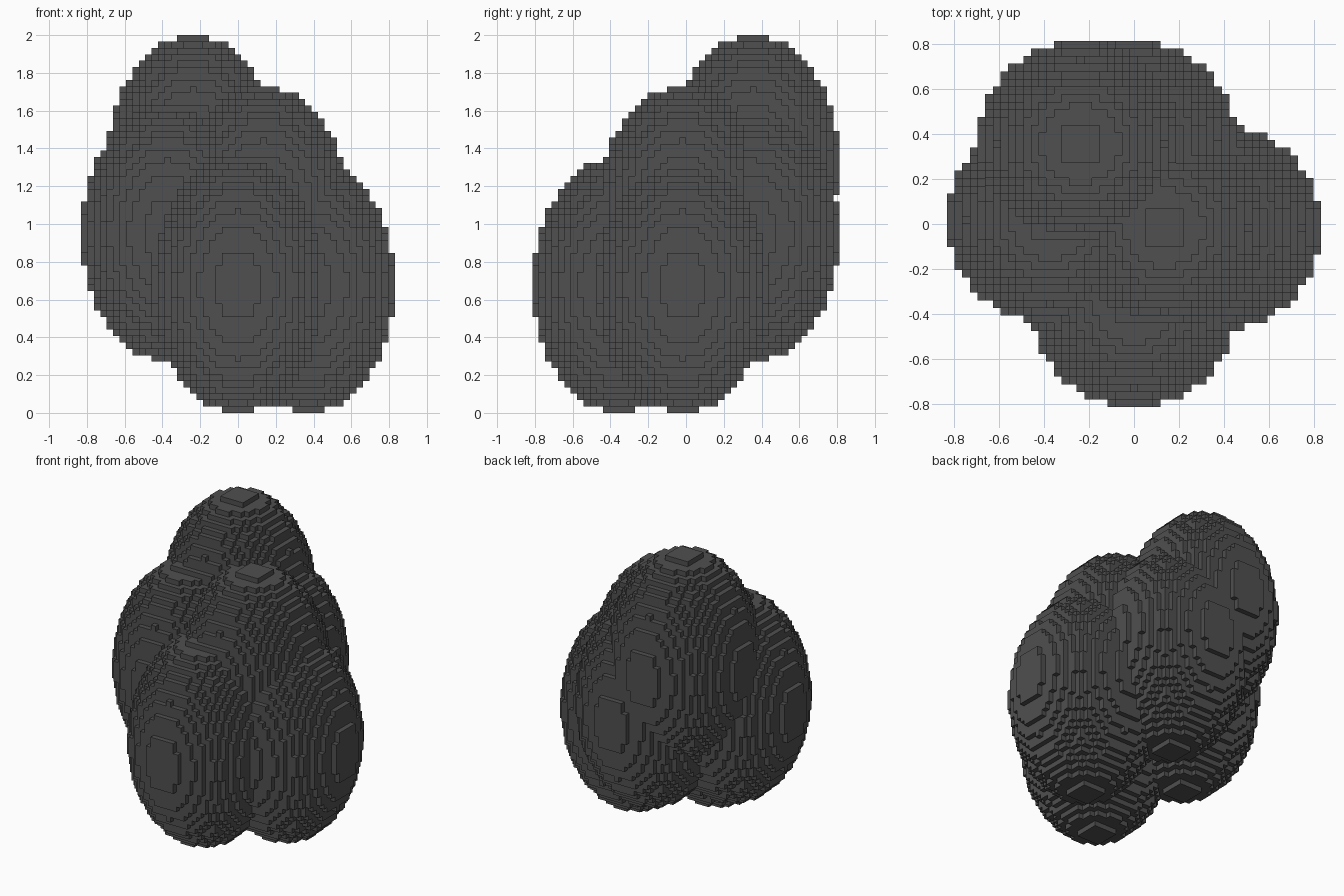
import bpy
import bmesh
from mathutils import Vector

cube = bpy.data.objects.get("Cube")
if cube:
    bpy.data.objects.remove(cube, do_unlink=True)

# Block grid: 49 x 48 x 59 cells, tallest side is 2 units
CELL = 2 / 59
ORIGIN = Vector((-24.5, -24, 0))
RADIUS, HALF_HEIGHT = 13.5, 20

# Lobe centres in cells: column, row, height
LOBES = {
    "front_lobe": (24, 13, 20),
    "right_lobe": (35, 23, 20),
    "left_lobe": (13, 24, 28),
    "back_lobe": (24, 34, 28),
    "upper_lobe": (28, 23, 31),
    "top_lobe": (17, 34, 39),
}


def lobe_cells(cx, cy, cz):
    """Cells whose middles lie inside an upright ellipsoid."""
    reach = range(-14, 15)
    return {
        (cx + i, cy + j, cz + k)
        for i in reach for j in reach
        for k in range(-HALF_HEIGHT, HALF_HEIGHT)
        if (i * i + j * j) / RADIUS ** 2 + ((k + 0.5) / HALF_HEIGHT) ** 2 <= 1
    }


def block_mesh(name, cells):
    """Mesh the outer skin of a set of cells as square faces."""
    bm = bmesh.new()
    corners = {}

    def corner(point):
        key = tuple(point)
        if key not in corners:
            corners[key] = bm.verts.new((Vector(key) + ORIGIN) * CELL)
        return corners[key]

    for cell in cells:
        for axis in range(3):
            u, w = (axis + 1) % 3, (axis + 2) % 3
            for side in (0, 1):
                neighbour = list(cell)
                neighbour[axis] += 2 * side - 1
                if tuple(neighbour) in cells:
                    continue
                ring = []
                for du, dw in ((0, 0), (1, 0), (1, 1), (0, 1)):
                    p = list(cell)
                    p[axis] += side
                    p[u] += du
                    p[w] += dw
                    ring.append(corner(p))
                bm.faces.new(ring if side else ring[::-1])

    mesh = bpy.data.meshes.new(name)
    bm.to_mesh(mesh)
    bm.free()
    return mesh


# Single dark grey material
grey = bpy.data.materials.new("dark_grey")
grey.use_nodes = True
colour = (0.08, 0.08, 0.08, 1)
grey.diffuse_color = colour
grey.node_tree.nodes["Principled BSDF"].inputs["Base Color"].default_value = colour

# Merge all lobes into one stepped body
cells = set().union(*(lobe_cells(*centre) for centre in LOBES.values()))
mesh = block_mesh("lobed_body", cells)
mesh.materials.append(grey)
body = bpy.data.objects.new("lobed_body", mesh)
bpy.context.collection.objects.link(body)
